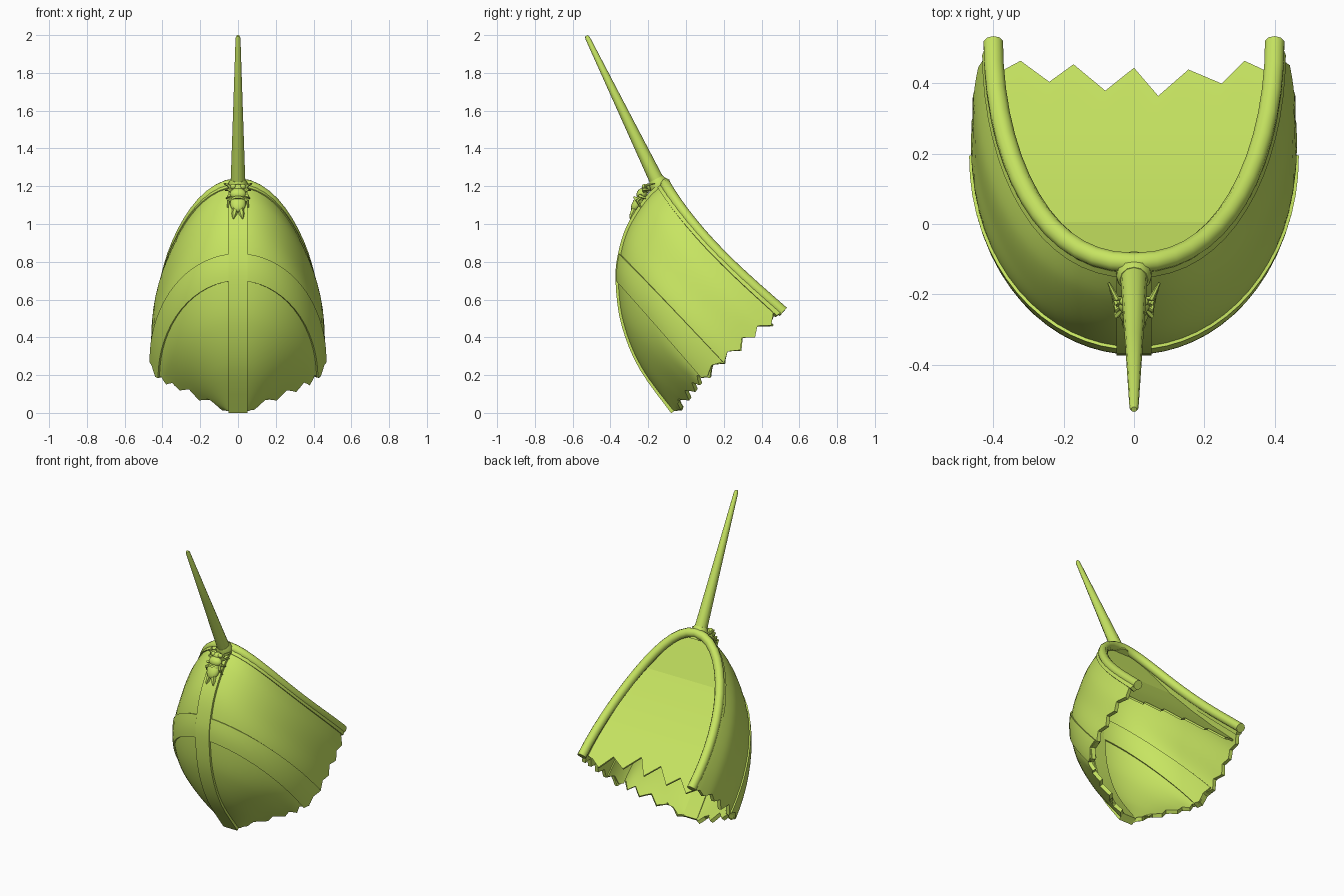
import bpy, bmesh, math, random
from mathutils import Vector, Matrix

if "Cube" in bpy.data.objects:
    bpy.data.objects.remove(bpy.data.objects["Cube"])

random.seed(4)
mat = bpy.data.materials.new("olive_green")
mat.diffuse_color = (0.57, 0.78, 0.12, 1)
mat.use_nodes = True
mat.node_tree.nodes["Principled BSDF"].inputs["Base Color"].default_value = mat.diffuse_color

# Arches running down the shell: centre (y, z), side end (x, y, z)
ARCHES = [
    (-.11, 1.215, .40, .515, .535), (-.205, 1.12, .44, .40, .46),
    (-.293, .98, .448, .30, .37), (-.337, .84, .448, .19, .28),
    (-.35, .70, .405, .09, .19), (-.322, .48, .33, .045, .15),
    (-.23, .25, .20, .0, .09), (-.06, .012, .05, -.05, .02)]


def arch(u):
    """Smoothly interpolated arch values at u in 0..7."""
    i = min(int(u), 6)
    t = u - i
    p = [ARCHES[min(max(i + k, 0), 7)] for k in (-1, 0, 1, 2)]
    return [.5 * (2 * b + (c - a) * t + (2 * a - 5 * b + 4 * c - d) * t * t
                  + (3 * b - a - 3 * c + d) * t ** 3) for a, b, c, d in zip(*p)]


def surf(u, s, jag=0.0):
    """Point on the shell; s = 0 on the centre line, -1 / 1 at the sides."""
    cy, cz, ex, ey, ez = arch(u)
    w = 1 - math.cos(s * math.pi / 2)
    top = max(0, 1 - u / 3)
    sag = .06 * top * math.sin(math.pi * w ** .7)
    sn = math.sin(s * math.pi / 2)
    x = ex * math.copysign(abs(sn) ** (1 - .12 * top), sn)
    d = Vector((0, ey - cy, ez - cz)).normalized() * jag
    p = Vector((x, cy + (ey - cy) * w, cz + (ez - cz) * w - sag)) + d
    p.z = max(p.z, .008)
    return p


def finish(ob, angle=35):
    bpy.ops.object.select_all(action='DESELECT')
    ob.select_set(True)
    bpy.context.view_layer.objects.active = ob
    for m in list(ob.modifiers):
        bpy.ops.object.modifier_apply(modifier=m.name)
    bpy.ops.object.shade_smooth_by_angle(angle=math.radians(angle))
    ob.data.materials.clear()
    ob.data.materials.append(mat)
    return ob


def from_bm(name, bm):
    me = bpy.data.meshes.new(name)
    bmesh.ops.recalc_face_normals(bm, faces=bm.faces)
    bm.to_mesh(me)
    bm.free()
    ob = bpy.data.objects.new(name, me)
    bpy.context.collection.objects.link(ob)
    return ob


def sheet(name, rows, thick, angle=35):
    """Grid of points thickened evenly to both sides."""
    bm = bmesh.new()
    g = [[bm.verts.new(p) for p in r] for r in rows]
    for a, b in zip(g, g[1:]):
        for j in range(len(a) - 1):
            bm.faces.new((a[j], a[j + 1], b[j + 1], b[j]))
    ob = from_bm(name, bm)
    m = ob.modifiers.new("thickness", 'SOLIDIFY')
    m.thickness, m.offset = thick, 0
    return finish(ob, angle)


def tube(name, pts, radii, sides=10, ref=(1, 0, 0)):
    """Capped round tube through points; ref must not run along the path."""
    pts = [Vector(p) for p in pts]
    ref = Vector(ref)
    bm = bmesh.new()
    rings = []
    for i, p in enumerate(pts):
        d = (pts[min(i + 1, len(pts) - 1)] - pts[max(i - 1, 0)]).normalized()
        a = (ref - d * ref.dot(d)).normalized()
        b = d.cross(a)
        rings.append([bm.verts.new(p + radii[i] * (a * math.cos(2 * math.pi * k / sides)
                      + b * math.sin(2 * math.pi * k / sides))) for k in range(sides)])
    for r, q in zip(rings, rings[1:]):
        for k in range(sides):
            n = (k + 1) % sides
            bm.faces.new((r[k], r[n], q[n], q[k]))
    bm.faces.new(rings[0])
    bm.faces.new(rings[-1])
    return finish(from_bm(name, bm), 50)


def jags(n, step, amp):
    """Zigzag offsets with random height."""
    keys = [random.uniform(.4, 1) * amp * (-1) ** k for k in range(n // step + 3)]
    return [keys[i // step] * (1 - i % step / step) + keys[i // step + 1] * (i % step / step)
            for i in range(n)]


# Broken main shell
N, S = 56, 16
left, right = jags(N + 1, 3, .03), jags(N + 1, 3, .03)
rows = []
for i in range(N + 1):
    u = 7 * i / N
    fade = min(1, i / 3)
    rows.append([surf(u, j / S, fade * (left[i] if j == -S else right[i] if j == S else 0))
                 for j in range(-S, S + 1)])
sheet("shell", rows, .024)

# Raised band wrapping the front
bl, br = jags(9, 3, .02), jags(9, 3, .02)
sheet("band", [[surf(3 + i / 8, j / S, bl[i] if j == -S else br[i] if j == S else 0)
                for j in range(-S, S + 1)] for i in range(9)], .042)

# Central ridge strip
ridge = []
for i in range(29):
    cy, cz = arch(.25 + 6.75 * i / 28)[:2]
    ridge.append([Vector((x, cy, cz)) for x in (-.05, -.02, .02, .05)])
sheet("centre_ridge", ridge, .046)

# Rounded rim and the flat lip under it
tube("rim", [surf(0, j / 14) for j in range(-14, 15)], [.029] * 29, 10, (0, .72, .69))
sheet("rim_lip", [[surf(u, j / S) for j in range(-S, S + 1)] for u in (0, .2, .4)], .036)

# Torn inner lining with a fold near the top
torn = [.42, .43, .46, .40, .45, .375, .44, .36, .435, .395, .46, .43, .42]
xs = [-1, -.88, -.75, -.56, -.4, -.19, 0, .16, .36, .58, .73, .88, 1]
rows = [[Vector((x * w, y, z)) for x in xs] for y, z, w in
        ((-.115, 1.17, .1), (-.06, 1.065, .2), (0, .95, .28), (.12, .80, .36), (.25, .66, .41))]
rows.append([Vector((x * .43, y, .66 - (y - .25) * .95)) for x, y in zip(xs, torn)])
sheet("lining", rows, .012, 8)

# Tall spike with its socket
base, tip = Vector((0, -.135, 1.19)), Vector((0, -.527, 1.997))
axis = tip - base
tube("spike", [base, base + axis * .5, base + axis * .985, tip], [.04, .026, .013, .008], 12)
tube("spike_socket", [base - axis * .03, base + axis * .035, base + axis * .06], [.052, .05, .04], 12)

# Insect ornament: local axes are x, along the body (downward), outward
along = Vector((0, -.5, -.866))
out = Vector((0, -.866, .5))
origin = Vector((0, -.172, 1.205))
WIDE = 1.25


def loc(x, a, o):
    return Vector((x * WIDE, 0, 0)) + origin + along * a + out * o


def blob(name, x, a, o, size):
    bm = bmesh.new()
    bmesh.ops.create_uvsphere(bm, u_segments=12, v_segments=8, radius=1)
    rot = Matrix((Vector((WIDE, 0, 0)), along, out)).transposed()
    bm.transform(Matrix.Translation(loc(x, a, o)) @ rot.to_4x4() @ Matrix.Diagonal((*size, 1)))
    return finish(from_bm(name, bm), 60)


blob("insect_head", 0, .035, .025, (.026, .024, .024))
blob("insect_thorax", 0, .07, .03, (.036, .032, .028))
blob("insect_abdomen", 0, .125, .026, (.034, .055, .026))
tube("insect_belly_ring", [loc(0, .10, .024), loc(0, .112, .024)], [.037, .037], 12)
for side, label in ((-1, "left"), (1, "right")):
    blob("insect_eye_" + label, side * .02, .03, .038, (.013, .014, .014))
    tube("insect_tail_" + label, [loc(side * .01, .15, .025), loc(side * .016, .19, .022),
         loc(side * .02, .215, .02)], [.018, .014, .004], 6)
    for k, (a0, a1, a2) in enumerate(((.045, .02, -.01), (.06, .045, .03), (.075, .085, .08), (.085, .115, .135))):
        tube(f"insect_leg_{label}_{k}", [loc(side * .02, a0, .02), loc(side * .04, a1, .035),
             loc(side * (.058 - .005 * k), a2, .0)], [.009, .009, .004], 6, (0, -.866, .5))
